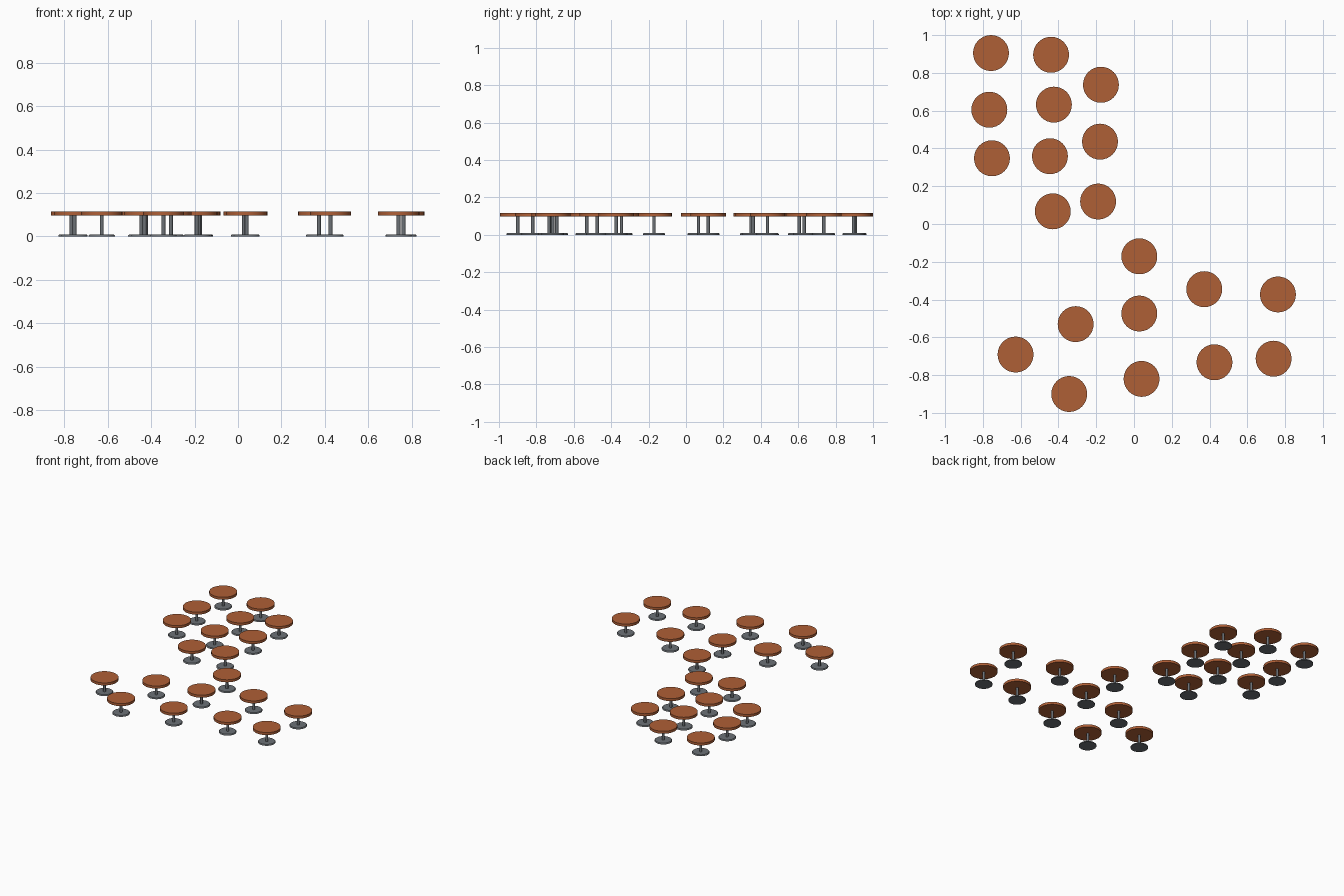
import bpy, bmesh, math

if "Cube" in bpy.data.objects:
    bpy.data.objects.remove(bpy.data.objects["Cube"])

def material(name, rgb):
    m = bpy.data.materials.new(name)
    m.diffuse_color = (*rgb, 1)
    m.use_nodes = True
    m.node_tree.nodes["Principled BSDF"].inputs["Base Color"].default_value = m.diffuse_color
    return m

wood = material("warm brown wood", (0.43, 0.115, 0.037))
steel = material("grey steel", (0.15, 0.165, 0.18))

SEGMENTS = 32

def lathe(name, profile, mat):
    """Closed solid of revolution from (radius, height) points, capped at both ends."""
    bm = bmesh.new()
    rings = []
    for r, z in profile:
        rings.append([bm.verts.new((r * math.cos(2 * math.pi * i / SEGMENTS),
                                    r * math.sin(2 * math.pi * i / SEGMENTS), z))
                      for i in range(SEGMENTS)])
    for a, b in zip(rings, rings[1:]):
        for i in range(SEGMENTS):
            j = (i + 1) % SEGMENTS
            bm.faces.new((a[i], a[j], b[j], b[i]))
    bm.faces.new(rings[0][::-1])
    bm.faces.new(rings[-1])
    for f in bm.faces:
        f.smooth = len(f.verts) == 4
    for e in bm.edges:
        e.smooth = e.calc_face_angle(0) < math.radians(30)
    mesh = bpy.data.meshes.new(name)
    bm.to_mesh(mesh)
    bm.free()
    mesh.materials.append(mat)
    return mesh

# One set of parts shared by every table
parts = {
    "base": lathe("base", [(0.06, 0), (0.06, 0.005), (0.056, 0.009)], steel),
    "post": lathe("post", [(0.009, 0.008), (0.009, 0.098)], steel),
    "tabletop": lathe("tabletop", [(0.095, 0.097), (0.095, 0.116)], wood),
}

# Table centres: back cluster, then front cluster
centres = [
    (-0.757, 0.905), (-0.439, 0.896), (-0.175, 0.737), (-0.766, 0.605),
    (-0.424, 0.632), (-0.180, 0.436), (-0.445, 0.359), (-0.752, 0.348),
    (-0.190, 0.119), (-0.430, 0.067),
    (0.028, -0.171), (0.372, -0.345), (0.762, -0.373), (0.028, -0.474),
    (-0.309, -0.530), (-0.627, -0.691), (-0.343, -0.900), (0.040, -0.820),
    (0.426, -0.732), (0.739, -0.713),
]

for n, (x, y) in enumerate(centres, 1):
    for name, mesh in parts.items():
        ob = bpy.data.objects.new(f"{name}_{n:02d}", mesh)
        ob.location = (x, y, 0)
        bpy.context.collection.objects.link(ob)
